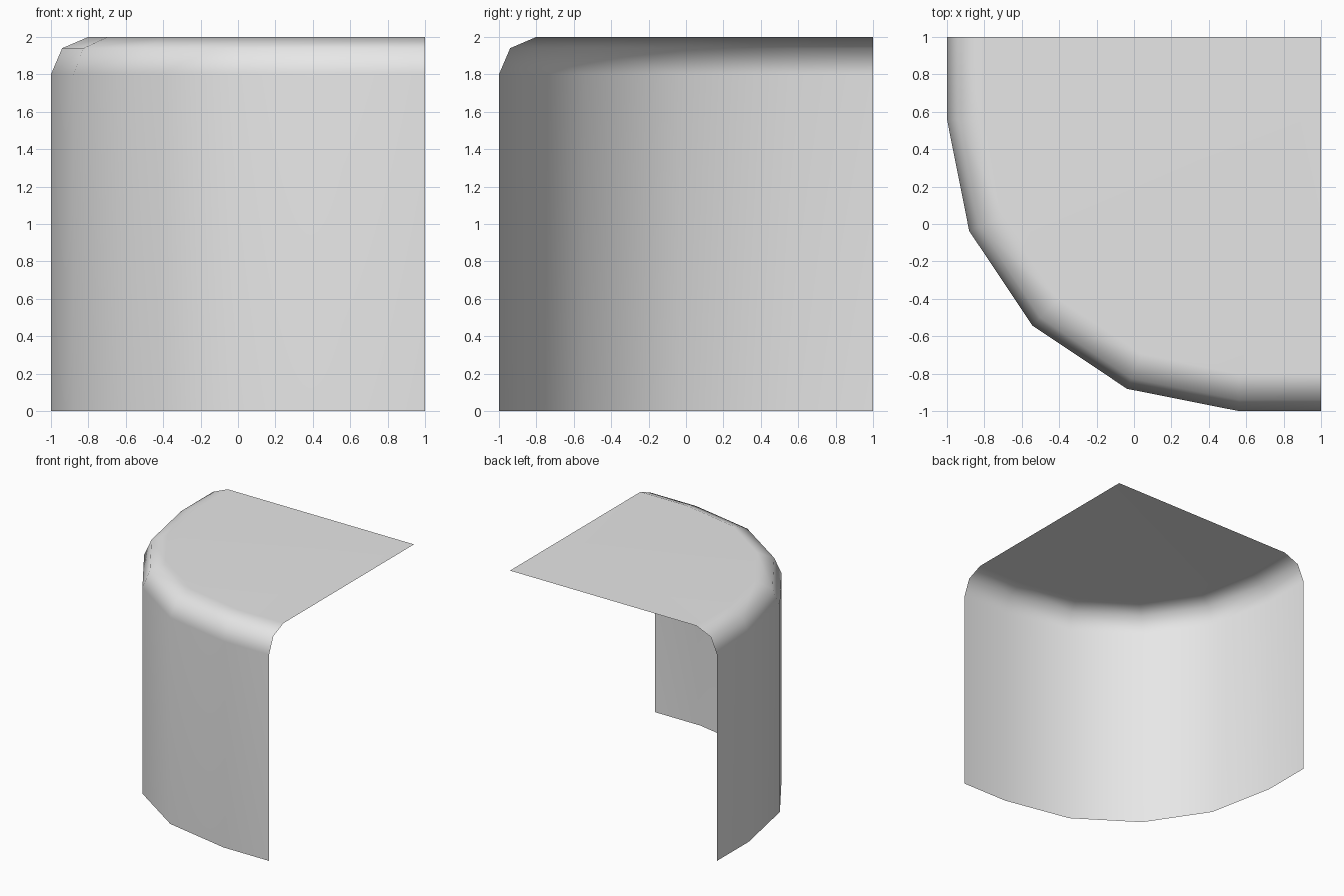
import bpy
import bmesh
from math import cos, sin, pi

cube = bpy.data.objects.get("Cube")
if cube:
    bpy.data.objects.remove(cube, do_unlink=True)

CENTRE = 0.56      # centre of the rounded corner, in x and y
RADIUS = 1.56
STEPS = 4
# Bevel profile from the floor up: inset from the outer wall, height
PROFILE = [(0, 0), (0, 1.8), (0.06, 1.94), (0.2, 2)]

grey = bpy.data.materials.new("light_grey")
grey.use_nodes = True
colour = (0.8, 0.8, 0.8, 1)
grey.diffuse_color = colour
grey.node_tree.nodes["Principled BSDF"].inputs["Base Color"].default_value = colour


def outline(inset):
    """Open outline: straight right side, rounded corner, straight front."""
    r = RADIUS - inset
    arc = [(CENTRE - r * cos(a), CENTRE - r * sin(a))
           for a in (i * pi / 2 / STEPS for i in range(STEPS + 1))]
    return [(inset - 1, 1)] + arc + [(1, inset - 1)]


bm = bmesh.new()
rings = [[bm.verts.new((x, y, z)) for x, y in outline(inset)]
         for inset, z in PROFILE]

# Curved wall and bevelled rim
for low, high in zip(rings, rings[1:]):
    for i in range(len(low) - 1):
        bm.faces.new((low[i], low[i + 1], high[i + 1], high[i]))

# Flat top, reaching to the open back corner
bm.faces.new(rings[-1] + [bm.verts.new((1, 1, 2))])

for face in bm.faces:
    face.smooth = True
mesh = bpy.data.meshes.new("rounded_corner_shell")
bm.to_mesh(mesh)
bm.free()
mesh.materials.append(grey)

shell = bpy.data.objects.new("rounded_corner_shell", mesh)
bpy.context.collection.objects.link(shell)

# Keep the top and walls flat while the rim blends smoothly
weighted = shell.modifiers.new("weighted_normals", 'WEIGHTED_NORMAL')
weighted.mode = 'FACE_AREA'
weighted.weight = 50
